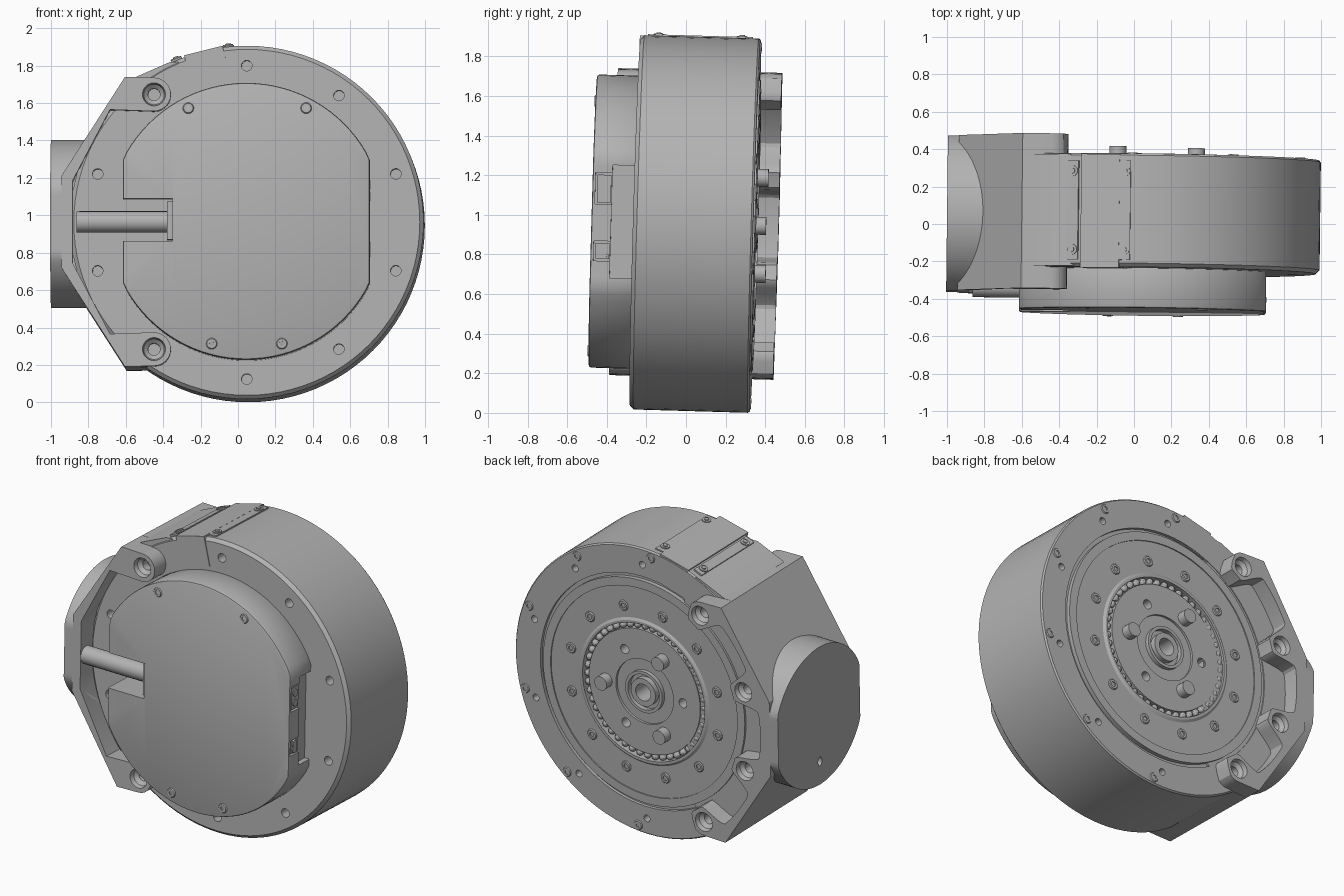
import bpy, bmesh, math
from mathutils import Matrix, Vector

if "Cube" in bpy.data.objects:
    bpy.data.objects.remove(bpy.data.objects["Cube"])

grey = bpy.data.materials.new("satin_grey")
grey.use_nodes = True
grey.diffuse_color = (0.45, 0.45, 0.45, 1)
grey.node_tree.nodes["Principled BSDF"].inputs["Base Color"].default_value = grey.diffuse_color

parts = []
RADIUS, BOLT_R = 0.945, 0.838
BOLTS = [90 + 36 * k for k in range(10)]
FRONT, BACK = -0.257, 0.35
ARM_FRONT, ARM_BACK = -0.372, 0.457


def polar(r, deg):
    a = math.radians(deg)
    return r * math.cos(a), r * math.sin(a)


def mirrored(half):
    return half + [(x, -z) for x, z in reversed(half)]


def finish(name, bm):
    bmesh.ops.remove_doubles(bm, verts=bm.verts, dist=1e-5)
    bmesh.ops.recalc_face_normals(bm, faces=bm.faces)
    mesh = bpy.data.meshes.new(name)
    bm.to_mesh(mesh)
    bm.free()
    mesh.materials.append(grey)
    ob = bpy.data.objects.new(name, mesh)
    bpy.context.collection.objects.link(ob)
    parts.append(ob)
    return ob


def prism(name, outline, lo, hi, along_x=False):
    """Extrude an (x, z) outline along y, or a (y, z) outline along x."""
    bm = bmesh.new()
    place = (lambda a, b: (lo, a, b)) if along_x else (lambda a, b: (a, lo, b))
    face = bm.faces.new([bm.verts.new(place(a, b)) for a, b in outline])
    out = bmesh.ops.extrude_face_region(bm, geom=[face])
    step = Vector((hi - lo, 0, 0) if along_x else (0, hi - lo, 0))
    bmesh.ops.translate(bm, vec=step, verts=[g for g in out["geom"] if isinstance(g, bmesh.types.BMVert)])
    return finish(name, bm)


def box(name, x0, x1, y0, y1, z0, z1):
    return prism(name, [(x0, z0), (x1, z0), (x1, z1), (x0, z1)], y0, y1)


def turned(name, profile, spots=((0, 0),), seg=24):
    """Spin an (r, y) profile about the y axis at each (x, z) spot."""
    bm = bmesh.new()
    for x, z in spots:
        ring = [bm.verts.new((x + r, y, z)) for r, y in profile]
        edges = [bm.edges.new(pair) for pair in zip(ring, ring[1:])]
        bmesh.ops.spin(bm, geom=ring + edges, cent=(x, 0, z), axis=(0, 1, 0),
                       angle=math.tau, steps=seg, use_merge=True)
    return finish(name, bm)


def pegs(name, spots, r, y0, y1):
    return turned(name, [(0, y0), (r, y0), (r, y1), (0, y1)], spots)


def screws(name, spots, face_y, out, r=0.03):
    shape = [(0, -.012), (.45, -.012), (.45, .006), (.85, .006), (1, 0), (1, -.03), (0, -.03)]
    return turned(name, [(k * r, face_y + out * h) for k, h in shape], spots, 16)


def modify(ob, kind, **settings):
    mod = ob.modifiers.new(kind, kind)
    for key, value in settings.items():
        setattr(mod, key, value)
    bpy.context.view_layer.objects.active = ob
    bpy.ops.object.modifier_apply(modifier=mod.name)


def cut(ob, *cutters):
    for c in cutters:
        modify(ob, "BOOLEAN", object=c, operation="DIFFERENCE", solver="EXACT")
        parts.remove(c)
        bpy.data.objects.remove(c)


# Main drum with stepped rear face and hollow hub
drum = turned("drum", [
    (0, FRONT), (.925, FRONT), (RADIUS, -.237), (RADIUS, .34), (.937, BACK), (.76, BACK),
    (.76, .33), (.735, .33), (.735, .357), (.68, .357), (.68, .35), (.475, .35), (.46, .36),
    (.445, .36), (.445, .31), (.405, .31), (.405, BACK), (.21, BACK), (.21, .335), (.135, .335),
    (.135, .36), (.115, .36), (.115, .33), (.09, .33), (.09, .365), (.055, .365), (.055, .2), (0, .2)], seg=96)
rim = [polar(BOLT_R, a) for a in BOLTS]
cut(drum, pegs("front_holes", rim, .028, -.4, -.15),
    pegs("rear_holes", rim, .022, .25, .5),
    pegs("rotor_holes", [polar(.28, a) for a in (60, 180, 300)], .03, .25, .5))

# Rear fasteners, drive pins and bearing balls
screws("rear_rim_screws", [polar(.9, a + 4) for a in BOLTS if a not in (126, 162, 198, 234)], BACK, 1)
screws("rear_ring_screws", [polar(.55, 15 + 30 * k) for k in range(12)], .352, 1, .034)
pegs("drive_pins", [polar(.28, a) for a in (0, 120, 240)], .045, .3, .408)
bm = bmesh.new()
for k in range(48):
    x, z = polar(.425, k * 7.5)
    bmesh.ops.create_uvsphere(bm, u_segments=10, v_segments=6, radius=.023,
                              matrix=Matrix.Translation((x, .328, z)))
finish("bearing_balls", bm)

# Front cover with flat sides, cable notch and connector pocket
disc = [polar(.74, k * 3.75) for k in range(96)]
cover = prism("front_cover", [(max(-.66, min(.66, x)), z) for x, z in disc], -.47, -.25)
modify(cover, "BEVEL", width=.012, segments=2, limit_method="ANGLE", angle_limit=math.radians(50))
cut(cover, box("notch", -.75, -.395, -.6, -.2, -.105, .122),
    box("pocket", .625, .75, -.37, -.2, -.285, .285),
    box("upper_socket", .635, .75, -.455, -.36, .085, .245),
    box("lower_socket", .635, .75, -.455, -.36, -.2, -.1))
screws("cover_screws", [(-.31, .605), (.32, .605), (-.185, -.655), (.19, -.655)], -.47, -1)

# Cable and its grommet
box("cable_grommet", -.425, -.39, -.44, -.255, -.098, .105)
ring = [polar(.057, k * 15) for k in range(24)]
prism("cable", [(y - .345, z) for y, z in ring], -.91, -.4, True)

# Side connectors
for name, low, high in (("upper_connector", .095, .235), ("lower_connector", -.19, -.11)):
    shell = box(name, .63, .655, -.445, -.375, low, high)
    contacts = [(-.41, low + (high - low) * f) for f in (.27, .73)]
    for y, z in contacts:
        prism(name + "_contact", [(y + a * .4, z + b * .4) for a, b in ring], .65, .662, True)

# Bracket: solid middle, front frame and scalloped rear frame
ear = polar(.842, 126)
core = prism("bracket_core", mirrored([(-.99, .245), (-.65, .775), (-.45, .775), (-.3, .6)]), -.16, .344)
ear_arc = [(ear[0] + x, ear[1] + z) for x, z in (polar(.09, 90 - 15 * k) for k in range(13))]
inner = [(-.73, .6), (-.93, .22)]
outer = [(-.99, .245), (-.65, .775)]
frame = prism("bracket_front_frame", mirrored(outer + ear_arc + inner), ARM_FRONT, -.16)


def scallop(deg):
    gap = min(abs(deg - a) for a in (126, 162, 198, 234)) * math.pi / 180 * BOLT_R
    t = max(0, min(1, (gap - .045) / .085))
    return .755 + .165 * t * t * (3 - 2 * t)


wave = [polar(scallop(a), a) for a in range(121, 181)]
rear = prism("bracket_rear_frame", mirrored(outer + ear_arc[:4] + wave), .34, ARM_BACK)

# Round side port, trimmed so the bracket openings stay clear
port_ring = [polar(.45, k * 3.75) for k in range(96)]
port = prism("side_port", [(max(ARM_FRONT, min(ARM_BACK, y + .04)), z) for y, z in port_ring],
             -1.05, -.6, True)
cut(port, prism("front_opening", mirrored([(-.3, .6)] + inner), -.6, -.16),
    prism("rear_opening", mirrored([(-.3, .7)] + wave), .344, .6),
    prism("port_hole", [(y * .35 + .04, z * .5 - .3) for y, z in ring], -1.1, -1.0, True))

# Countersunk mounting holes in the ears
both = [ear, (ear[0], -ear[1])]
cone = [(0, 0), (.062, 0), (.055, .03), (.032, .05), (.032, .1), (0, .1)]
cut(frame, turned("front_sinks", [(r, ARM_FRONT - .001 + y) for r, y in cone], both))
four = [polar(.842, a) for a in (126, 162, 198, 234)]
for target in (rear, port):
    cut(target, turned("rear_sinks", [(r, ARM_BACK + .001 - y) for r, y in cone], four))

# Raised pad on the upper rim with a cover plate and two screw strips
prism("rim_pad", [(-.6, .6), (-.6, .775), (-.41, .858), (-.3, .86), (-.3, .6)], -.252, .346)
prism("rim_plate", [(-.335, .893), (-.13, .944), (-.085, .76), (-.285, .7)], -.262, .346)
for name, x, z, tilt in (("outer_strip", -.375, .868, 22), ("inner_strip", -.1, .937, 7)):
    bm = bmesh.new()
    bmesh.ops.create_cube(bm, size=1, matrix=Matrix.Diagonal((.062, .53, .02, 1)))
    for y in (-.21, .21):
        for r, h in ((.028, .014), (.014, .02)):
            bmesh.ops.create_cone(bm, cap_ends=True, segments=16, radius1=r, radius2=r, depth=.012,
                                  matrix=Matrix.Translation((0, y, h - .004)))
    turn = Matrix.Translation((x, .045, z)) @ Matrix.Rotation(math.radians(-tilt), 4, "Y")
    bmesh.ops.transform(bm, matrix=turn, verts=bm.verts)
    finish(name, bm)

# Seat the whole unit at its slight lean and smooth the round faces
lean = (Matrix.Translation((.05, 0, .955)) @ Matrix.Rotation(-.029, 4, "X")
        @ Matrix.Rotation(-.012, 4, "Z"))
bpy.ops.object.select_all(action="DESELECT")
for ob in parts:
    ob.matrix_world = lean
    ob.select_set(True)
bpy.context.view_layer.objects.active = drum
bpy.ops.object.shade_smooth_by_angle(angle=math.radians(30))
